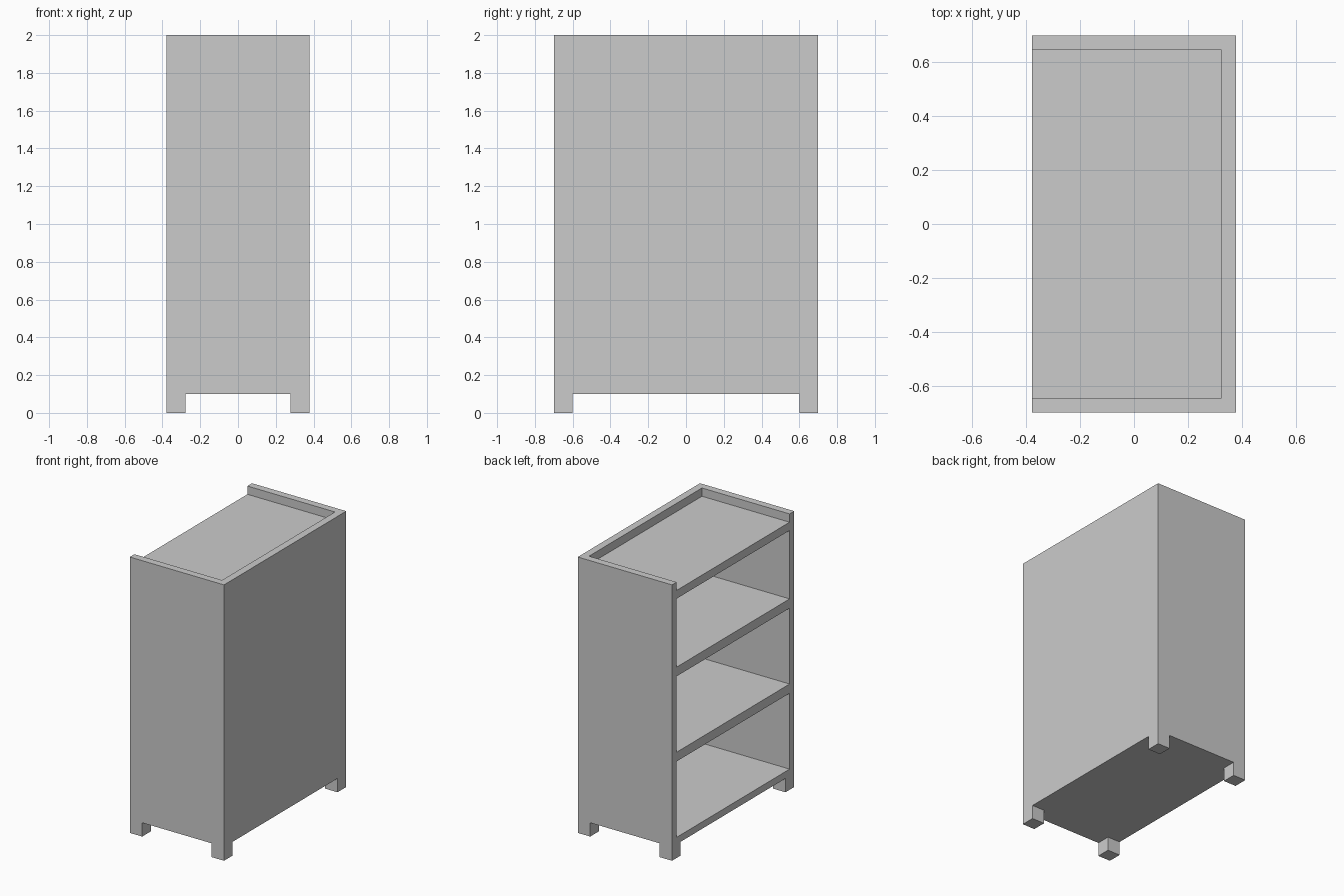
import bpy, bmesh

if "Cube" in bpy.data.objects:
    bpy.data.objects.remove(bpy.data.objects["Cube"])

HX, HY, TOP = 0.378, 0.70, 2.0   # half depth, half width, height
WALL, LEG = 0.053, 0.10          # panel thickness, leg size


def finish(name, bm):
    bmesh.ops.recalc_face_normals(bm, faces=bm.faces)
    mesh = bpy.data.meshes.new(name)
    bm.to_mesh(mesh)
    bm.free()
    obj = bpy.data.objects.new(name, mesh)
    bpy.context.collection.objects.link(obj)
    return obj


def prism(name, outline, z0, z1):
    """Extrude a plan outline from z0 up to z1."""
    bm = bmesh.new()
    face = bm.faces.new([bm.verts.new((x, y, z0)) for x, y in outline])
    ext = bmesh.ops.extrude_face_region(bm, geom=[face])
    moved = [v for v in ext["geom"] if isinstance(v, bmesh.types.BMVert)]
    bmesh.ops.translate(bm, verts=moved, vec=(0, 0, z1 - z0))
    return finish(name, bm)


def box(name, x0, x1, y0, y1, z0, z1):
    return prism(name, [(x0, y0), (x1, y0), (x1, y1), (x0, y1)], z0, z1)


# U-shaped carcass: two sides and the back panel, open towards -x
ix, iy = HX - WALL, HY - WALL
prism("carcass", [(-HX, -HY), (HX, -HY), (HX, HY), (-HX, HY),
                  (-HX, iy), (ix, iy), (ix, -iy), (-HX, -iy)], LEG, TOP)

# Bottom board, two shelves and the recessed top board
boards = {
    "bottom_board": (LEG, 0.15),
    "lower_shelf": (0.70, 0.767),
    "upper_shelf": (1.317, 1.384),
    "top_board": (1.88, 1.94),
}
for name, (z0, z1) in boards.items():
    box(name, -HX, ix, -iy, iy, z0, z1)

# Four square corner legs
for xn, sx in (("left", -1), ("right", 1)):
    for yn, sy in (("front", -1), ("back", 1)):
        xs = sorted((sx * HX, sx * (HX - LEG)))
        ys = sorted((sy * HY, sy * (HY - LEG)))
        box(f"{yn}_{xn}_leg", *xs, *ys, 0, LEG)
